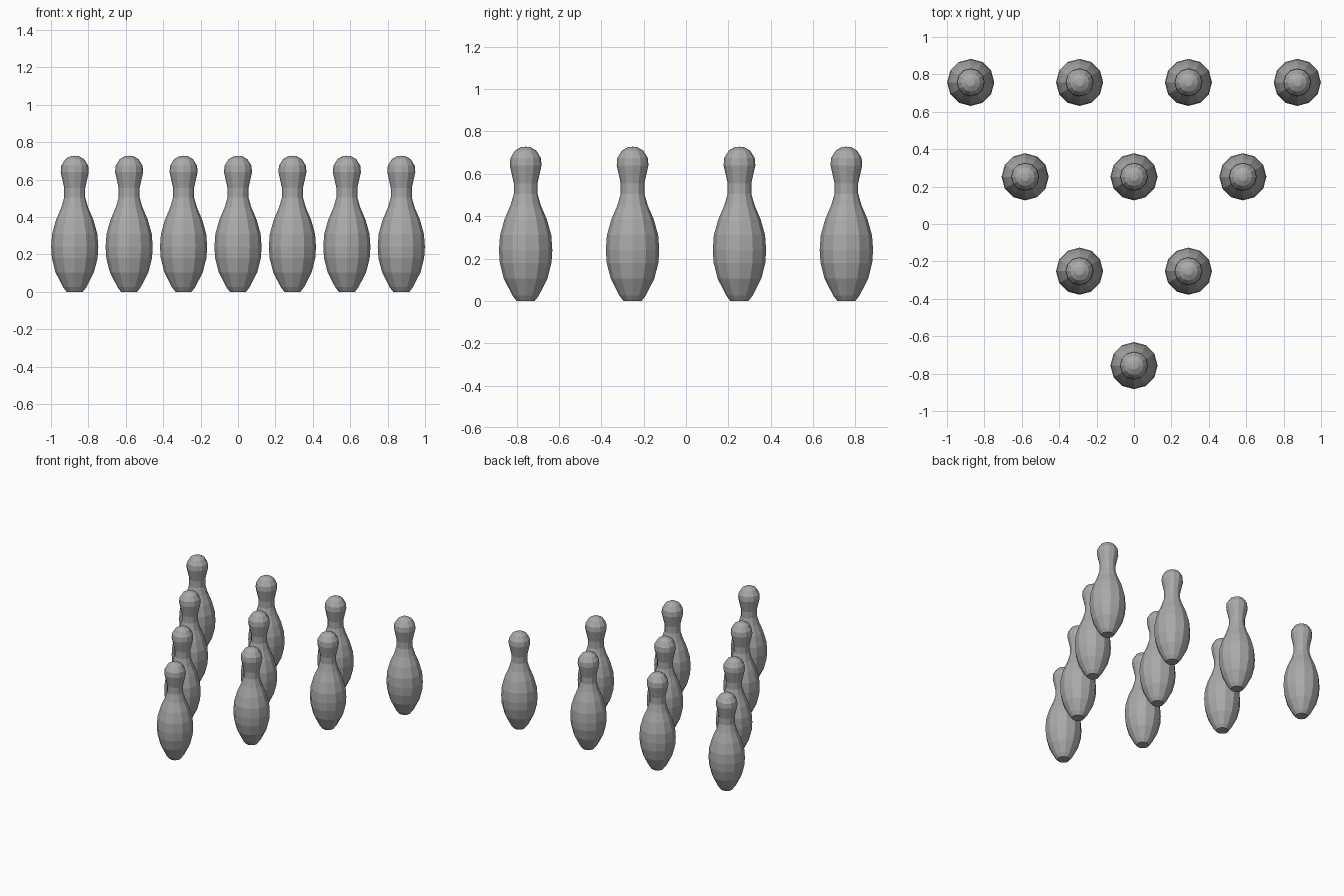
import bpy, bmesh, math

if "Cube" in bpy.data.objects:
    bpy.data.objects.remove(bpy.data.objects["Cube"])

SIDES = 12
# (radius, height) outline of a pin from the base up
PROFILE = [(0.043, 0.0), (0.062, 0.025), (0.103, 0.105), (0.122, 0.18), (0.126, 0.24),
           (0.121, 0.31), (0.100, 0.385), (0.072, 0.45), (0.056, 0.505), (0.056, 0.555),
           (0.066, 0.60), (0.075, 0.64), (0.072, 0.675), (0.050, 0.71), (0.022, 0.726)]
TOP = 0.728

grey = bpy.data.materials.new("pin grey")
grey.diffuse_color = (0.4, 0.4, 0.4, 1)
grey.use_nodes = True
grey.node_tree.nodes["Principled BSDF"].inputs["Base Color"].default_value = grey.diffuse_color


def pin_mesh():
    """Low-poly turned pin with a flat base and a rounded head."""
    bm = bmesh.new()
    rings = []
    for r, z in PROFILE:
        rings.append([bm.verts.new((r * math.cos(a), r * math.sin(a), z))
                      for a in (2 * math.pi * i / SIDES for i in range(SIDES))])
    for low, high in zip(rings, rings[1:]):
        for i in range(SIDES):
            j = (i + 1) % SIDES
            bm.faces.new((low[i], low[j], high[j], high[i]))
    # base and crown
    bm.faces.new(rings[0][::-1])
    tip = bm.verts.new((0, 0, TOP))
    for i in range(SIDES):
        bm.faces.new((rings[-1][i], rings[-1][(i + 1) % SIDES], tip))
    mesh = bpy.data.meshes.new("pin")
    bm.to_mesh(mesh)
    bm.free()
    mesh.materials.append(grey)
    return mesh


# triangle of ten pins, one in front and four at the back
mesh = pin_mesh()
for row in range(4):
    for k in range(row + 1):
        pin = bpy.data.objects.new(f"pin_row{row + 1}_{k + 1}", mesh)
        pin.location = ((2 * k - row) * 0.291, -0.757 + row * 0.5047, 0)
        bpy.context.collection.objects.link(pin)
